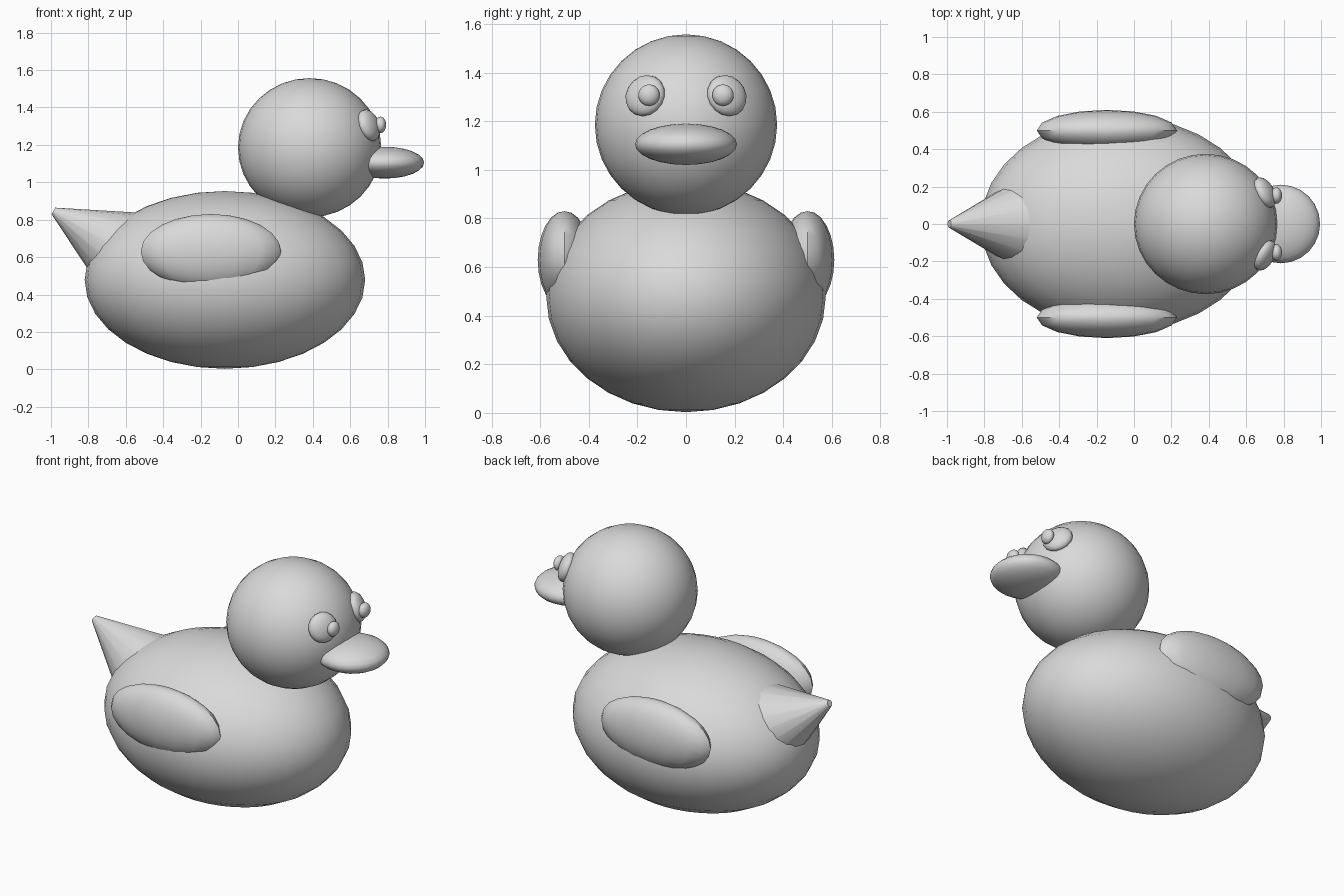
import bpy, math
from mathutils import Vector

if "Cube" in bpy.data.objects:
    bpy.data.objects.remove(bpy.data.objects["Cube"])

grey = bpy.data.materials.new("plain_grey")
grey.diffuse_color = (0.7, 0.7, 0.7, 1)
grey.use_nodes = True
grey.node_tree.nodes["Principled BSDF"].inputs["Base Color"].default_value = grey.diffuse_color


def finish(name, angle=40):
    ob = bpy.context.object
    ob.name = name
    ob.data.materials.append(grey)
    bpy.ops.object.transform_apply(location=False, rotation=True, scale=True)
    bpy.ops.object.shade_smooth_by_angle(angle=math.radians(angle))
    return ob


def ellipsoid(name, centre, radii, segments=32, rings=16, facing=None):
    """Scaled sphere; with facing, its local z axis points that way."""
    bpy.ops.mesh.primitive_uv_sphere_add(segments=segments, ring_count=rings,
                                         radius=1, location=centre)
    ob = bpy.context.object
    ob.scale = radii
    if facing:
        ob.rotation_euler = Vector(facing).to_track_quat('Z', 'Y').to_euler()
    return finish(name)


# Body, head and bill
ellipsoid("body", (-0.07, 0, 0.478), (0.75, 0.575, 0.475))
head = Vector((0.383, 0, 1.185))
ellipsoid("head", head, (0.383, 0.375, 0.372))
ellipsoid("bill", (0.785, 0, 1.105), (0.21, 0.21, 0.085), 24, 12)

# Tail: blunt cone sunk into the body, tip pointing back and up
tip, length = Vector((-0.987, 0, 0.847)), 0.45
axis = Vector((-math.cos(math.radians(30)), 0, math.sin(math.radians(30))))
bpy.ops.mesh.primitive_cone_add(vertices=16, radius1=0.245, radius2=0.02,
                                depth=length, location=tip - axis * length / 2,
                                rotation=axis.to_track_quat('Z', 'Y').to_euler())
finish("tail", 30)

# Paired parts
for side, label in ((-1, "right"), (1, "left")):
    ellipsoid("wing_" + label, (-0.145, side * 0.5, 0.63),
              (0.375, 0.11, 0.2), 16, 12)
    eye = Vector((0.70, side * 0.168, 1.305))
    ellipsoid("eye_" + label, eye, (0.088, 0.088, 0.045), 16, 12,
              facing=eye - head)
    ellipsoid("pupil_" + label, (0.762, side * 0.152, 1.307),
              (0.03, 0.044, 0.044), 16, 12)
